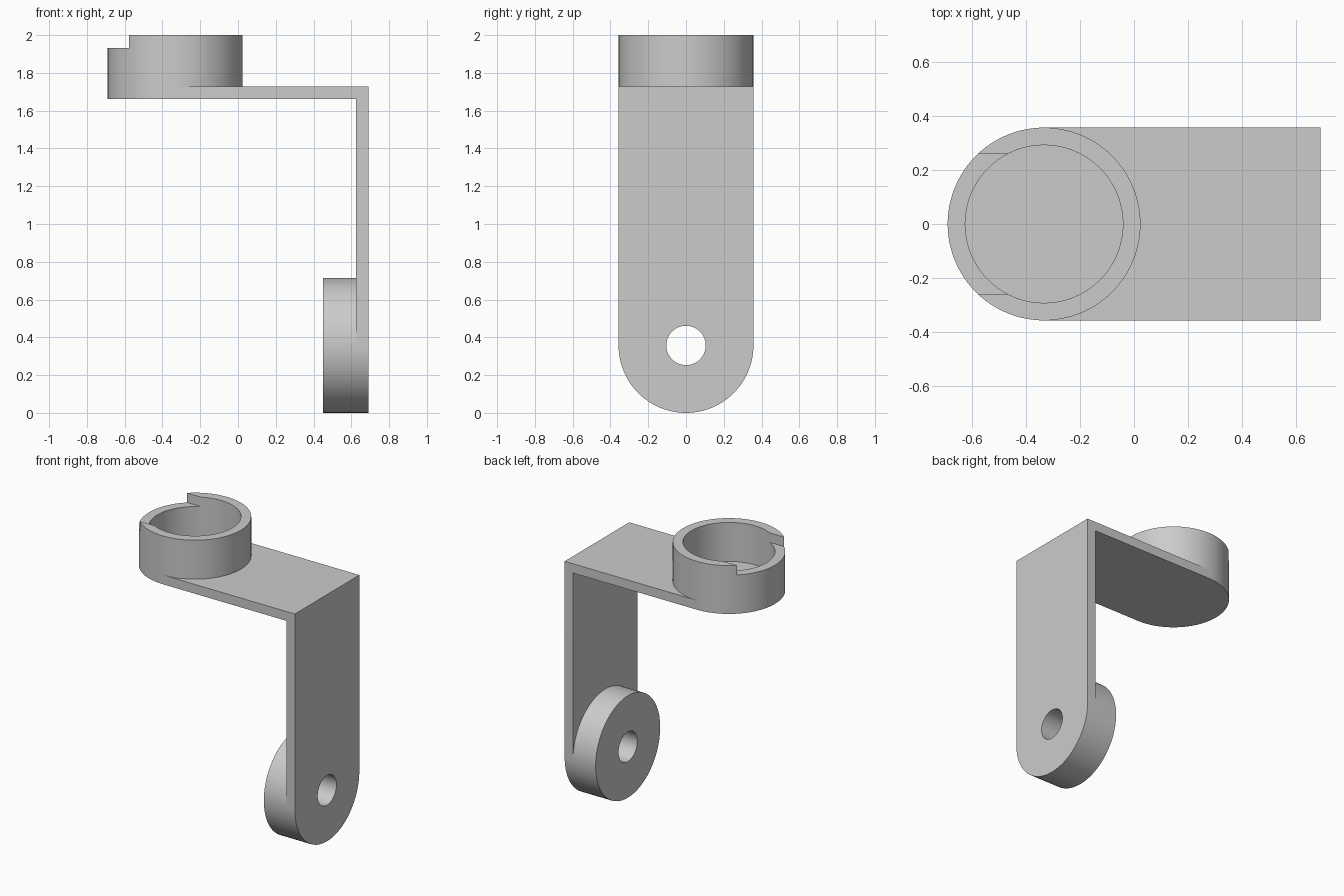
import bpy, bmesh, math

if "Cube" in bpy.data.objects:
    bpy.data.objects.remove(bpy.data.objects["Cube"], do_unlink=True)

SEG = 96
R = 0.357          # outer radius, also half the strap width
END = 0.69         # outer face of the upright arm
THICK = 0.065      # strap thickness
DECK = 1.727       # upper face of the top plate
CUP_X = R - END    # centre of the cup

grey = bpy.data.materials.new("light_grey")
grey.use_nodes = True
grey.diffuse_color = (0.6, 0.6, 0.6, 1)
grey.node_tree.nodes["Principled BSDF"].inputs["Base Color"].default_value = (0.6, 0.6, 0.6, 1)


def arc(cu, cv, r, start=0, count=SEG):
    """Points on a circle, starting at the given step."""
    return [(cu + r * math.cos(math.tau * i / SEG), cv + r * math.sin(math.tau * i / SEG))
            for i in range(start, start + count)]


def prism(name, outline, low, high, axis="Z"):
    """Extrude an outline: xy along Z, or yz along X."""
    place = (lambda u, v, w: (u, v, w)) if axis == "Z" else (lambda u, v, w: (w, u, v))
    bm = bmesh.new()
    base = [bm.verts.new(place(u, v, low)) for u, v in outline]
    top = [bm.verts.new(place(u, v, high)) for u, v in outline]
    bm.faces.new(base)
    bm.faces.new(top)
    for i in range(len(base)):
        j = (i + 1) % len(base)
        bm.faces.new((base[i], base[j], top[j], top[i]))
    bmesh.ops.recalc_face_normals(bm, faces=bm.faces)
    mesh = bpy.data.meshes.new(name)
    bm.to_mesh(mesh)
    bm.free()
    mesh.materials.append(grey)
    obj = bpy.data.objects.new(name, mesh)
    bpy.context.collection.objects.link(obj)
    return obj


def combine(target, other, operation):
    """Apply a boolean and discard the second body."""
    mod = target.modifiers.new(operation.lower(), "BOOLEAN")
    mod.operation, mod.solver, mod.object = operation, "EXACT", other
    bpy.context.view_layer.objects.active = target
    bpy.ops.object.modifier_apply(modifier=mod.name)
    bpy.data.objects.remove(other, do_unlink=True)


# Top plate with a rounded end under the cup
half = SEG // 2
bracket = prism("angle_bracket", arc(CUP_X, 0, R, SEG // 4, half + 1) + [(END, -R), (END, R)],
                DECK - THICK, DECK)

# Upright arm with a rounded foot
arm = prism("upright_arm", arc(0, R, R, half, half + 1) + [(R, DECK), (-R, DECK)],
            END - THICK, END, "X")

# Cup wall and pivot boss
cup = prism("cup", arc(CUP_X, 0, R), DECK - THICK, 2)
boss = prism("pivot_boss", arc(0, R, R), 0.45, END, "X")
for part in (arm, cup, boss):
    combine(bracket, part, "UNION")

# Cup bore, rim notch on the outer side, and pivot hole
bore = prism("cup_bore", arc(CUP_X, 0, 0.292), DECK, 2.1)
notch = prism("rim_notch", [(-1, -0.26), (CUP_X, -0.26), (CUP_X, 0.26), (-1, 0.26)], 1.933, 2.1)
hole = prism("pivot_hole", arc(0, R, 0.104), 0.3, 0.8, "X")
for cutter in (bore, notch, hole):
    combine(bracket, cutter, "DIFFERENCE")

# Smooth curved walls, crisp edges
bpy.ops.object.select_all(action="DESELECT")
bracket.select_set(True)
bpy.context.view_layer.objects.active = bracket
bpy.ops.object.shade_smooth_by_angle(angle=math.radians(30))
